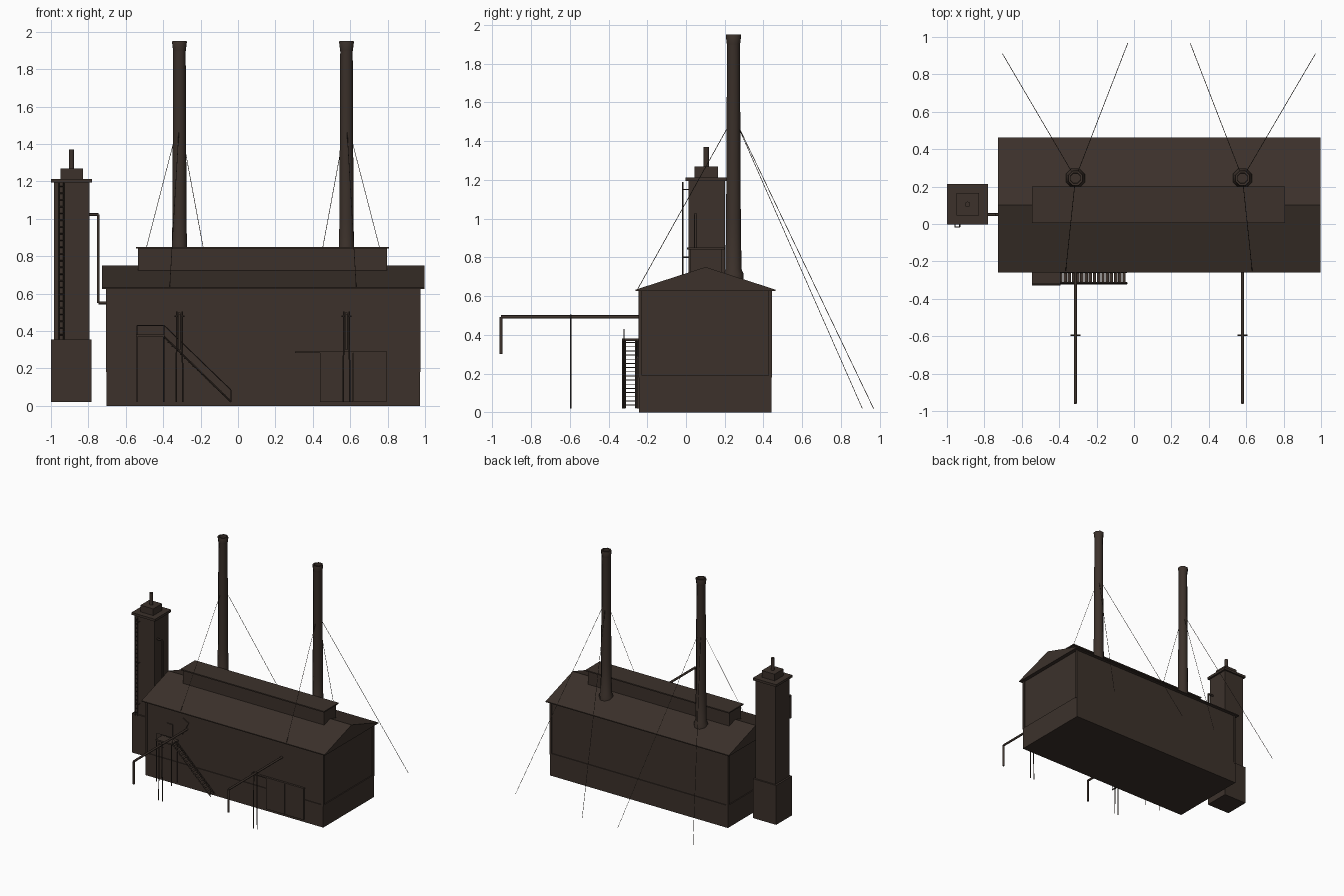
import bpy, bmesh, math
from mathutils import Vector, Matrix

if "Cube" in bpy.data.objects:
    bpy.data.objects.remove(bpy.data.objects["Cube"])

mat = bpy.data.materials.new("dark_brown")
mat.diffuse_color = (0.045, 0.031, 0.024, 1)
mat.use_nodes = True
mat.node_tree.nodes["Principled BSDF"].inputs["Base Color"].default_value = mat.diffuse_color


def finish(name, bm, smooth=False):
    bmesh.ops.recalc_face_normals(bm, faces=bm.faces)
    me = bpy.data.meshes.new(name)
    bm.to_mesh(me)
    bm.free()
    me.materials.append(mat)
    ob = bpy.data.objects.new(name, me)
    bpy.context.collection.objects.link(ob)
    if smooth:
        bpy.ops.object.select_all(action='DESELECT')
        ob.select_set(True)
        bpy.context.view_layer.objects.active = ob
        bpy.ops.object.shade_smooth_by_angle(angle=math.radians(50))
    return ob


def add_box(bm, x, y, z, tilt=0):
    """Box from (min, max) ranges, optionally tilted about y."""
    c = Vector((sum(x) / 2, sum(y) / 2, sum(z) / 2))
    size = Matrix.Diagonal((x[1] - x[0], y[1] - y[0], z[1] - z[0], 1))
    bmesh.ops.create_cube(bm, size=1, matrix=Matrix.Translation(c) @ Matrix.Rotation(tilt, 4, 'Y') @ size)


def add_rod(bm, a, b, r, sides=6):
    a, b = Vector(a), Vector(b)
    d = b - a
    m = Matrix.Translation((a + b) / 2) @ d.to_track_quat('Z', 'Y').to_matrix().to_4x4()
    bmesh.ops.create_cone(bm, cap_ends=True, segments=sides, radius1=r, radius2=r, depth=d.length, matrix=m)


def boxes(name, *ranges):
    bm = bmesh.new()
    for r in ranges:
        add_box(bm, *r)
    return finish(name, bm)


def rods(name, pairs, r, sides=6):
    bm = bmesh.new()
    for a, b in pairs:
        add_rod(bm, a, b, r, sides)
    return finish(name, bm, True)


def pipe(name, pts, r):
    return rods(name, list(zip(pts, pts[1:])), r, 8)


def prism(name, profile, x0, x1):
    """Extrude a (y, z) profile along x."""
    bm = bmesh.new()
    f = bm.faces.new([bm.verts.new((x0, y, z)) for y, z in profile])
    ext = bmesh.ops.extrude_face_region(bm, geom=[f])["geom"]
    bmesh.ops.translate(bm, vec=(x1 - x0, 0, 0), verts=[v for v in ext if isinstance(v, bmesh.types.BMVert)])
    return finish(name, bm)


def lathe(name, x, y, profile, sides=8):
    """Revolve a (radius, z) profile around a vertical axis."""
    bm = bmesh.new()
    rings = [[bm.verts.new((x + r * math.cos(2 * math.pi * (i + .5) / sides),
                            y + r * math.sin(2 * math.pi * (i + .5) / sides), z))
              for i in range(sides)] for r, z in profile]
    for lo, hi in zip(rings, rings[1:]):
        for i in range(sides):
            j = (i + 1) % sides
            bm.faces.new((lo[i], lo[j], hi[j], hi[i]))
    bm.faces.new(rings[0])
    bm.faces.new(rings[-1])
    return finish(name, bm, True)


# Main hall: walls, plinth, corner posts, gable roof, flat ridge vent
boxes("hall_walls", ((-.695, .965), (-.237, .435), (.15, .64)))
boxes("hall_plinth", ((-.703, .973), (-.243, .441), (0, .19)))
boxes("corner_posts", *[((x - .009, x + .009), (y - .009, y + .009), (.18, .63))
                        for x in (-.697, .967) for y in (-.236, .434)])
prism("hall_roof", [(-.26, .625), (.462, .625), (.462, .633), (.101, .75), (-.26, .633)], -.727, .998)
boxes("ridge_vent_walls", ((-.535, .797), (.022, .182), (.70, .843)))
boxes("ridge_vent_roof", ((-.545, .807), (.005, .2), (.84, .85)))

# Chimneys, guy wires and front pipes with their stands
CY = .245
for side, cx, s in (("left", -.313, -1), ("right", .58, 1)):
    lathe(f"{side}_chimney", cx, CY, [(.056, .66), (.056, .715), (.045, .74), (.041, 1.0), (.036, 1.895),
                                      (.037, 1.90), (.043, 1.945), (.041, 1.95), (.03, 1.95), (.028, 1.93)])
    ends = [(cx + s * .39, .91, .02), (cx - s * .28, .968, .02), (cx + s * .052, -.25, .635)]
    top = Vector((cx, CY, 1.46))
    pairs = []
    for e in ends:
        flat = Vector((e[0] - cx, e[1] - CY, 0)).normalized() * .036
        pairs.append((top + flat, e))
    rods(f"{side}_guy_wires", pairs, .0016, 4)
    pipe(f"{side}_front_pipe", [(cx, -.235, .492), (cx, -.955, .492), (cx, -.955, .30)], .009)
    rods(f"{side}_pipe_stand",
         [((cx + k * .018, -.595, .02), (cx + k * .014, -.595, .505)) for k in (-1, 1)]
         + [((cx - .027, -.595, .48), (cx + .027, -.595, .48))], .004)

# Side tower with base, cap, lantern and vent
boxes("tower_base", ((-1, -.783), (0, .215), (.02, .355)))
boxes("tower_shaft", ((-.985, -.795), (.012, .202), (.35, 1.2)))
boxes("tower_cap", ((-1, -.78), (-.003, .215), (1.193, 1.213)))
boxes("tower_lantern", ((-.95, -.83), (.045, .165), (1.21, 1.27)))
rods("tower_vent", [((-.89, .105, 1.26), (-.89, .105, 1.37))], .015, 10)
pipe("tower_pipe", [(-.8, .05, 1.022), (-.747, .05, 1.022), (-.747, .05, .55), (-.69, .05, .55)], .0075)

# Ladder on the tower front
lad = [((x, -.016, .355), (x, -.016, 1.19)) for x in (-.957, -.932)]
lad += [((-.957, -.016, .38 + i * .036), (-.932, -.016, .38 + i * .036)) for i in range(23)]
lad += [((x, -.016, z), (x, .015, z)) for x in (-.957, -.932) for z in (.45, .8, 1.15)]
rods("tower_ladder", lad, .0035, 4)

# Landing, stairs and railing
boxes("landing", ((-.545, -.392), (-.33, -.24), (.368, .38)))
rods("landing_legs", [((x, y, .02), (x, y, .37)) for x in (-.54, -.397) for y in (-.326, -.25)], .004, 4)
N = 16
boxes("stair_treads", *[((-.4 + i * .0225, -.382 + i * .0225), (-.315, -.258), (z - .002, z + .002))
                        for i in range(N) for z in [.36 - i * .0215]])
rods("stair_stringers", [((-.395, y, .37), (-.038, y, .022)) for y in (-.315, -.258)], .005, 4)
rods("stair_railing", [((-.54, -.32, .43), (-.395, -.32, .43)), ((-.395, -.32, .43), (-.038, -.32, .085)),
                       ((-.038, -.32, .085), (-.038, -.32, .02)), ((-.395, -.32, .43), (-.395, -.32, .37)),
                       ((-.54, -.32, .43), (-.54, -.32, .37))], .0025, 4)

# Landing door and tilted panel on the front wall
boxes("landing_door", ((-.503, -.445), (-.245, -.236), (.38, .497)))
boxes("tilted_panel", ((-.384, -.32), (-.245, -.236), (.446, .572), math.radians(28)))

# Sliding double doors with overhead rail
boxes("sliding_doors", *[((x, x + .177), (-.252, -.24), (.02, .282)) for x in (.438, .618)])
boxes("door_rail", ((.305, .797), (-.255, -.236), (.281, .29)))
